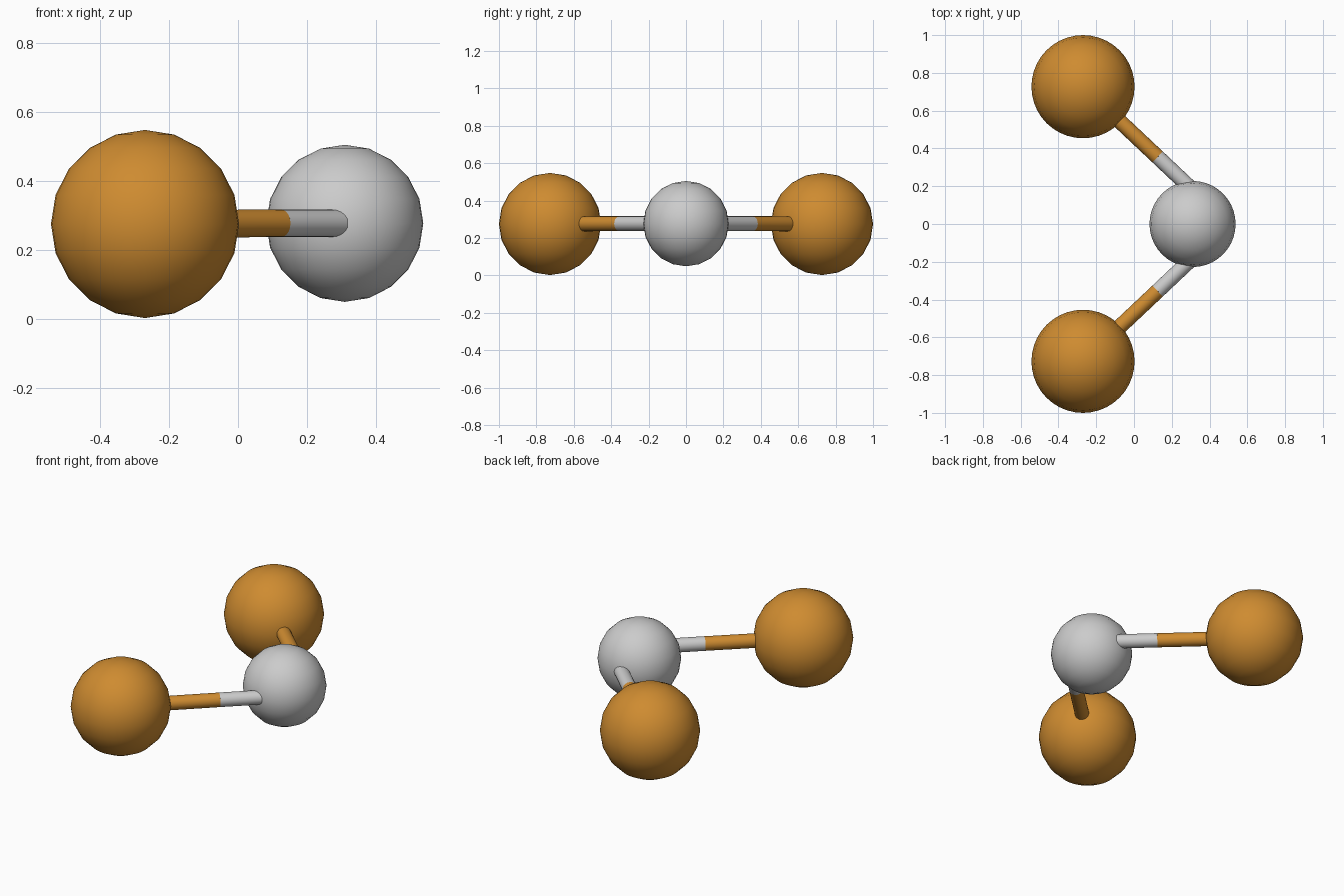
import bpy, math
from mathutils import Vector

if "Cube" in bpy.data.objects:
    bpy.data.objects.remove(bpy.data.objects["Cube"])


def material(name, color):
    m = bpy.data.materials.new(name)
    m.diffuse_color = color
    m.use_nodes = True
    m.node_tree.nodes["Principled BSDF"].inputs["Base Color"].default_value = m.diffuse_color
    return m


orange = material("orange", (0.62, 0.26, 0.03, 1))
Z = 0.275


def finish(name, mat):
    ob = bpy.context.object
    ob.name = name
    bpy.ops.object.shade_smooth_by_angle(angle=math.radians(40))
    if mat:
        ob.data.materials.append(mat)
    return ob


def ball(name, loc, r, mat=None):
    bpy.ops.mesh.primitive_uv_sphere_add(segments=40, ring_count=10, radius=r, location=loc)
    finish(name, mat)


def rod(name, a, b, mat=None):
    a, b = Vector(a), Vector(b)
    d = b - a
    bpy.ops.mesh.primitive_cylinder_add(
        vertices=20, radius=0.04, depth=d.length, location=(a + b) / 2,
        rotation=d.to_track_quat('Z', 'Y').to_euler())
    finish(name, mat)


# Central grey ball
ball("centre_ball", (0.31, 0, Z + 0.002), 0.228)

# Two outer balls with two-tone rods
for side, s in (("front", -1), ("back", 1)):
    outer = (-0.27, 0.727 * s, Z)
    split = (0.125, 0.355 * s, Z + 0.002)
    inner = (0.48, 0.02 * s, Z + 0.002)
    ball(side + "_ball", outer, 0.273, orange)
    rod(side + "_rod_outer", outer, split, orange)
    rod(side + "_rod_inner", split, inner)
